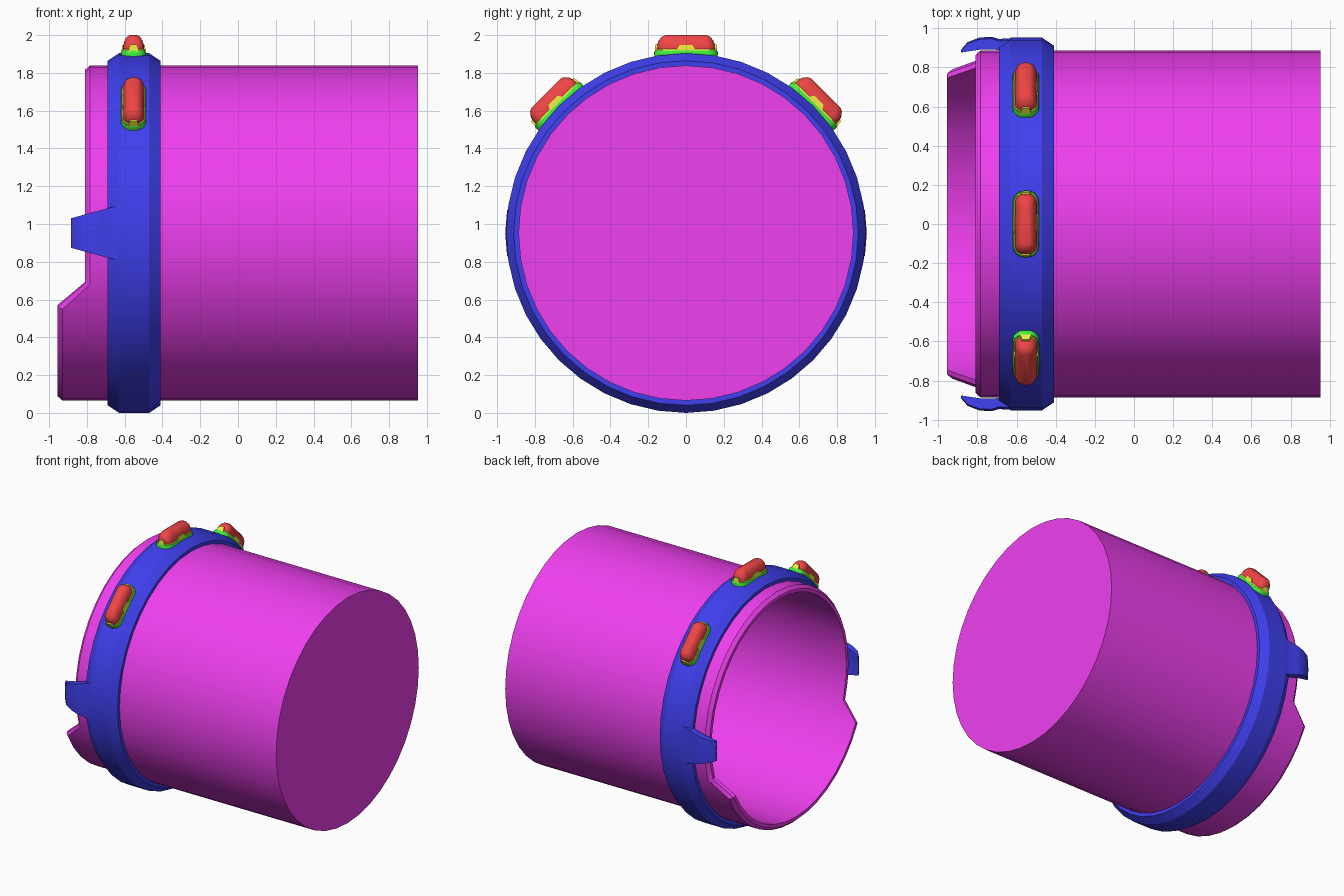
import bpy, bmesh
from math import sin, cos, pi, radians
from mathutils import Matrix, Vector

if "Cube" in bpy.data.objects:
    bpy.data.objects.remove(bpy.data.objects["Cube"])

CZ, N = 0.952, 40          # axis height, sides of the round parts
GX = -0.553                # x centre of the ring and its gems


def material(name, rgb):
    m = bpy.data.materials.new(name)
    m.diffuse_color = (*rgb, 1)
    m.use_nodes = True
    m.node_tree.nodes["Principled BSDF"].inputs["Base Color"].default_value = m.diffuse_color
    return m


MAGENTA = material("magenta", (0.87, 0.05, 0.87))
BLUE = material("blue", (0.05, 0.05, 0.87))
RED = material("red", (0.87, 0.06, 0.06))
GREEN = material("green", (0.05, 0.85, 0.05))
YELLOW = material("yellow", (0.85, 0.85, 0.05))


def loft(name, loops, mat, caps=(True, True), closed=False, angle=30, turn=0):
    """Skin a list of equal-length point loops into one object."""
    bm = bmesh.new()
    rows = [[bm.verts.new(p) for p in lp] for lp in loops]
    n = len(rows[0])
    pairs = list(zip(rows, rows[1:])) + ([(rows[-1], rows[0])] if closed else [])
    for a, b in pairs:
        for i in range(n):
            j = (i + 1) % n
            bm.faces.new((a[i], a[j], b[j], b[i]))
    if caps[0] and not closed:
        bm.faces.new(rows[0][::-1])
    if caps[1] and not closed:
        bm.faces.new(rows[-1])
    bmesh.ops.recalc_face_normals(bm, faces=bm.faces)
    # turn about the barrel axis
    bmesh.ops.rotate(bm, verts=bm.verts, cent=Vector((0, 0, CZ)),
                     matrix=Matrix.Rotation(turn, 3, 'X'))
    me = bpy.data.meshes.new(name)
    bm.to_mesh(me)
    bm.free()
    me.materials.append(mat)
    ob = bpy.data.objects.new(name, me)
    bpy.context.collection.objects.link(ob)
    bpy.ops.object.select_all(action='DESELECT')
    ob.select_set(True)
    bpy.context.view_layer.objects.active = ob
    bpy.ops.object.shade_smooth_by_angle(angle=radians(angle))
    return ob


def ring(r, xf):
    """Circle about the barrel axis; xf gives x for each side index."""
    return [(xf(i), r * cos(2 * pi * i / N), CZ + r * sin(2 * pi * i / N))
            for i in range(N)]


# barrel: closed at +x, open at -x with a longer lower lip
def lip(offset):
    return lambda i: (-0.955 if 23 <= i <= 37 else -0.81) + offset


def flat(x):
    return lambda i: x


loft("barrel", [ring(0.887, flat(0.953)), ring(0.887, lip(0.026)),
                ring(0.864, lip(0)), ring(0.838, lip(0)),
                ring(0.838, flat(0.935))], MAGENTA)

# bevelled collar ring
PROFILE = [(-0.69, 0.88), (-0.69, 0.912), (-0.63, 0.952),
           (-0.47, 0.952), (-0.41, 0.912), (-0.41, 0.88)]
loft("collar", [ring(r, flat(x)) for x, r in PROFILE], BLUE, closed=True, angle=25)

# hooked side tabs: (x, inner y, outer y)
TAB = [(-0.62, 0.89, 0.95), (-0.69, 0.90, 0.946), (-0.73, 0.902, 0.957),
       (-0.79, 0.899, 0.953), (-0.85, 0.889, 0.93), (-0.885, 0.882, 0.89)]
for side, label in ((1, "back"), (-1, "front")):
    loops = []
    for x, yi, yo in TAB:
        h = 0.15 - 0.072 * (-0.62 - x) / 0.265
        d = 0.08 * h                      # follows the curve of the collar
        loops.append([(x, side * y, CZ + z) for y, z in
                      ((yi - d, -h), (yo - d, -h), (yo, 0),
                       (yo - d, h), (yi - d, h), (yi, 0))])
    loft(label + "_tab", loops, BLUE)


# gem parts, modelled at the top of the collar and turned into place
def rounded(hy, hx, z, steps=5):
    r = hx * 0.85
    pts = []
    for k, (sx, sy) in enumerate(((1, 1), (-1, 1), (-1, -1), (1, -1))):
        for s in range(steps):
            a = (k + s / (steps - 1)) * pi / 2
            pts.append((GX + sx * (hx - r) + r * cos(a),
                        sy * (hy - r) + r * sin(a), z))
    return pts


def block(x, y, layers):
    return [[(GX + x + sx * hx, y + sy * hy, z) for sx, sy in
             ((1, 1), (-1, 1), (-1, -1), (1, -1))] for hx, hy, z in layers]


BASE = [(0.165, 0.066, 1.87), (0.17, 0.067, 1.908), (0.165, 0.063, 1.918)]
TRIM = [(0.160, 0.060, 1.90), (0.160, 0.060, 1.922), (0.155, 0.057, 1.926)]
GEM = [(0.152, 0.052, 1.905), (0.156, 0.056, 1.928), (0.153, 0.054, 1.95),
       (0.144, 0.047, 1.972), (0.127, 0.034, 1.992), (0.108, 0.019, 2.0)]
for turn, label in ((0, "top"), (pi / 4, "front"), (-pi / 4, "back")):
    for part, layers, mat in (("gem_base", BASE, GREEN), ("gem_trim", TRIM, YELLOW),
                              ("gem", GEM, RED)):
        loft(f"{label}_{part}", [rounded(*l) for l in layers], mat,
             angle=40, turn=turn)
    # prongs on the sides and ends
    for s in (-1, 1):
        loft(f"{label}_side_prong", block(s * 0.054, 0, [
            (0.009, 0.055, 1.90), (0.009, 0.05, 1.922), (0.006, 0.034, 1.947)]),
            YELLOW, turn=turn)
        loft(f"{label}_end_prong", block(0, s * 0.156, [
            (0.03, 0.010, 1.90), (0.027, 0.009, 1.922), (0.018, 0.006, 1.95)]),
            YELLOW, turn=turn)
